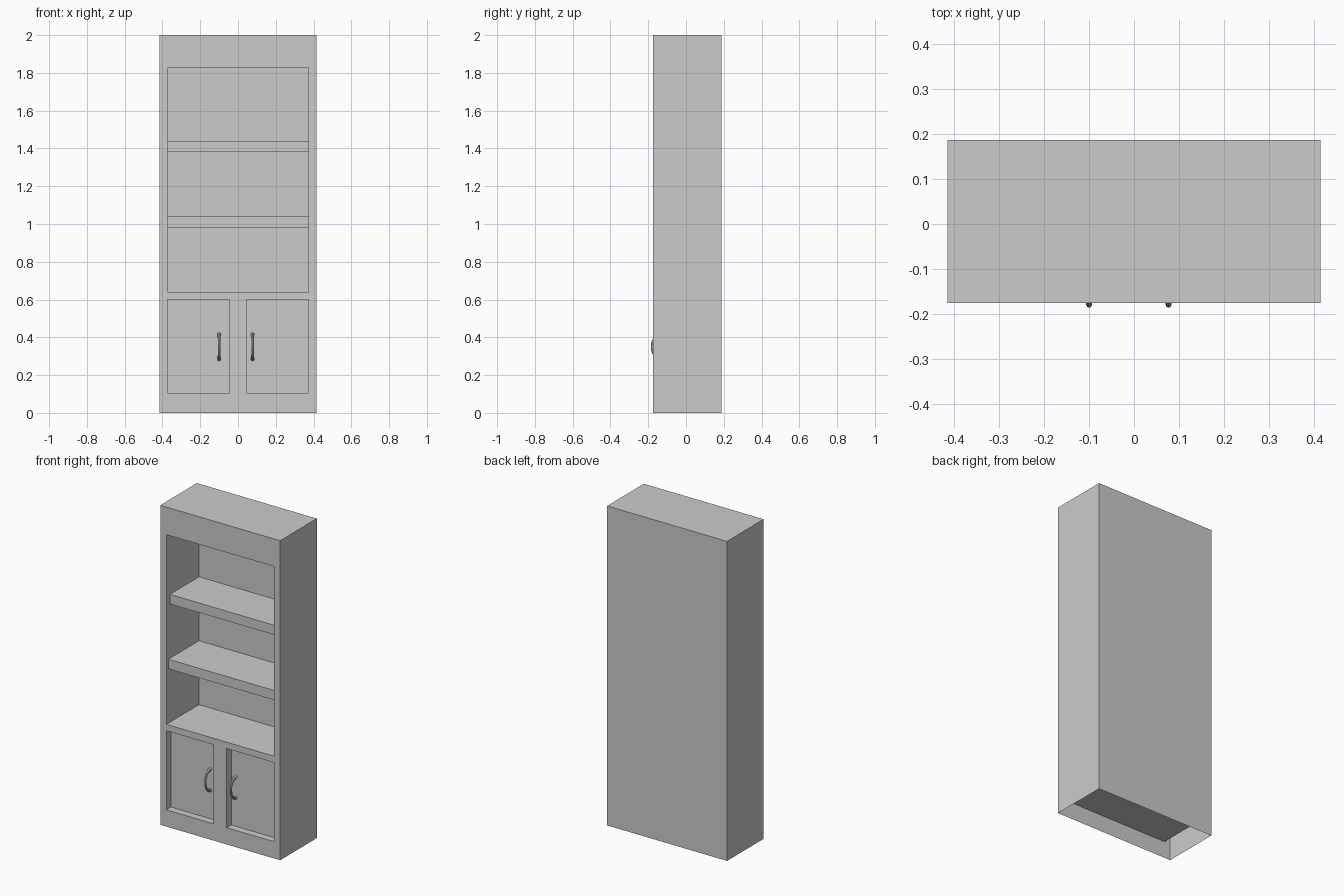
import bpy, bmesh, math

if "Cube" in bpy.data.objects:
    bpy.data.objects.remove(bpy.data.objects["Cube"])

W, IN, ST = 0.415, 0.373, 0.045        # half width, half opening, half stile
YF, YB, YI = -0.176, 0.187, 0.147      # front, back, inside back
Z_SILL, Z_DOOR, Z_OPEN, Z_TOP = 0.105, 0.60, 0.64, 1.827
Y_DOOR = YF + 0.045


def add_box(bm, lo, hi, skip="", inward=False):
    """Box into bm; skip lists omitted sides: l r f b d u."""
    v = [bm.verts.new((x, y, z)) for x in (lo[0], hi[0])
         for y in (lo[1], hi[1]) for z in (lo[2], hi[2])]
    sides = {"l": (0, 1, 3, 2), "r": (4, 6, 7, 5), "f": (0, 4, 5, 1),
             "b": (2, 3, 7, 6), "d": (0, 2, 6, 4), "u": (1, 5, 7, 3)}
    for key, idx in sides.items():
        if key not in skip:
            ring = [v[i] for i in idx]
            bm.faces.new(ring[::-1] if inward else ring)


def finish(bm, name):
    bmesh.ops.remove_doubles(bm, verts=bm.verts, dist=1e-5)
    loose = [v for v in bm.verts if not v.link_faces]
    bmesh.ops.delete(bm, geom=loose, context="VERTS")
    me = bpy.data.meshes.new(name)
    bm.to_mesh(me)
    bm.free()
    ob = bpy.data.objects.new(name, me)
    bpy.context.collection.objects.link(ob)
    return ob


def box(name, lo, hi):
    bm = bmesh.new()
    add_box(bm, lo, hi)
    return finish(bm, name)


# Carcass: thin shell open underneath, face frame, two hollow compartments
bm = bmesh.new()
add_box(bm, (-W, YF, 0), (W, YB, 2), skip="fd")
xs = [-W, -IN, -ST, ST, IN, W]
zs = [0, Z_SILL, Z_DOOR, Z_OPEN, Z_TOP, 2]
holes = {(1, 1), (3, 1), (1, 3), (2, 3), (3, 3)}
for i in range(5):
    for k in range(5):
        if (i, k) not in holes:
            bm.faces.new([bm.verts.new((x, YF, z)) for x, z in (
                (xs[i], zs[k]), (xs[i + 1], zs[k]),
                (xs[i + 1], zs[k + 1]), (xs[i], zs[k + 1]))])
add_box(bm, (-IN, YF, Z_OPEN), (IN, YI, Z_TOP), skip="f", inward=True)
add_box(bm, (-IN, YF, Z_SILL), (IN, YI, Z_DOOR), skip="f", inward=True)
# returns of the centre stile between the doors
add_box(bm, (-ST, YF, Z_SILL), (ST, Y_DOOR + 0.02, Z_DOOR), skip="fdu")
finish(bm, "cabinet_carcass")

# Shelves
box("upper_shelf", (-IN, YF + 0.035, 1.38), (IN, YI, 1.44))
box("lower_shelf", (-IN, YF + 0.02, 0.98), (IN, YI, 1.04))

# Recessed doors
for side, x0, x1 in (("left", -IN, -ST), ("right", ST, IN)):
    box(side + "_door", (x0, Y_DOOR, Z_SILL), (x1, Y_DOOR + 0.02, Z_DOOR))


# Arched handles: a bowed bar, thicker at the feet
def handle(name, x):
    cu = bpy.data.curves.new(name, "CURVE")
    cu.dimensions = "3D"
    cu.bevel_depth = 0.0065
    cu.bevel_resolution = 2
    cu.use_fill_caps = True
    n = 13
    sp = cu.splines.new("POLY")
    sp.points.add(n - 1)
    for i, p in enumerate(sp.points):
        a = math.pi * i / (n - 1)
        p.co = (x, Y_DOOR - 0.049 * math.sin(a), 0.35 + 0.066 * math.cos(a), 1)
        p.radius = 1 + 0.5 * abs(math.cos(a)) ** 6
    ob = bpy.data.objects.new(name, cu)
    bpy.context.collection.objects.link(ob)
    bpy.ops.object.select_all(action="DESELECT")
    ob.select_set(True)
    bpy.context.view_layer.objects.active = ob
    bpy.ops.object.convert(target="MESH")
    bpy.ops.object.shade_smooth_by_angle(angle=math.radians(40))


handle("left_handle", -0.10)
handle("right_handle", 0.077)
